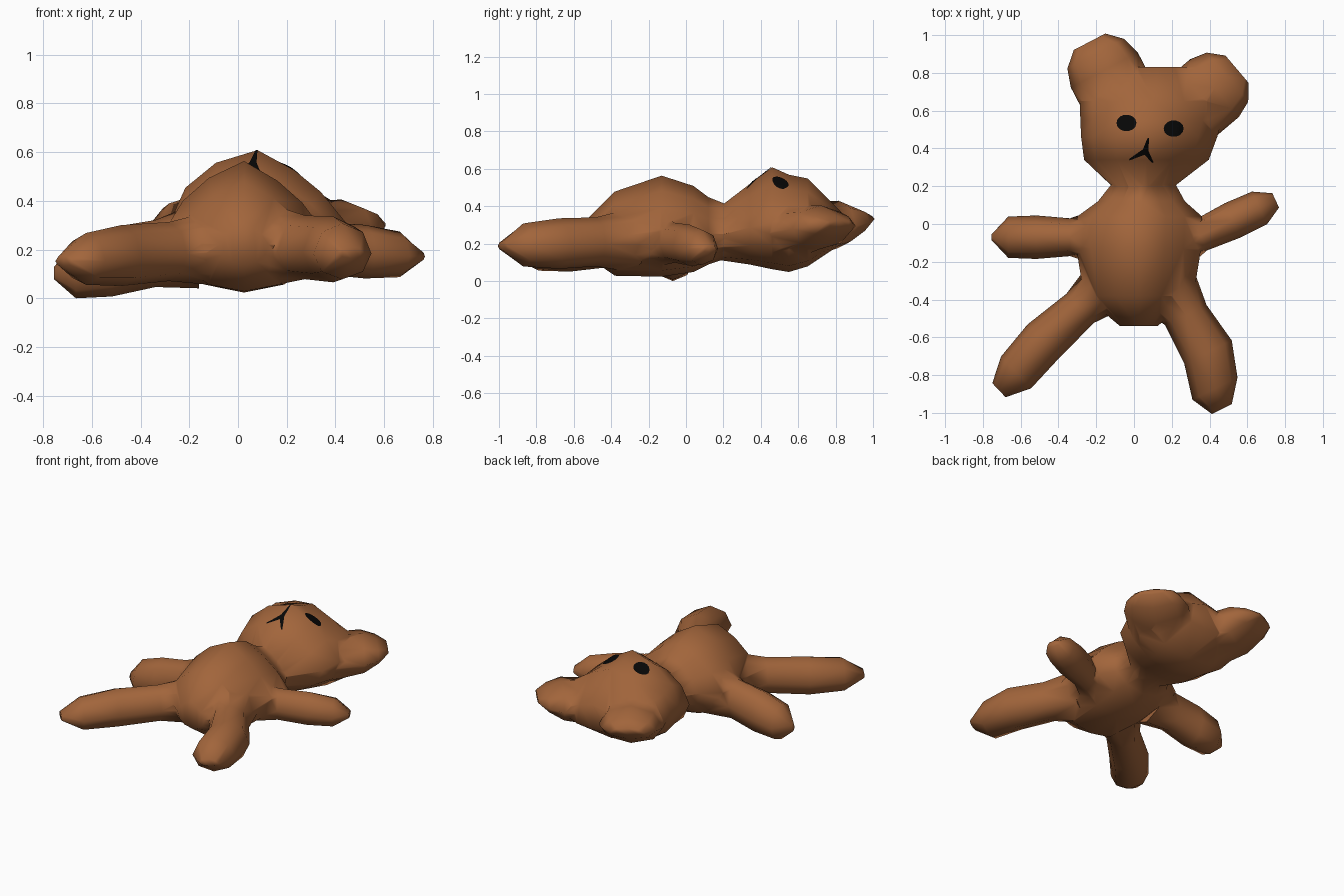
import bpy, bmesh, math
from mathutils import Vector
from mathutils.bvhtree import BVHTree

if "Cube" in bpy.data.objects:
    bpy.data.objects.remove(bpy.data.objects["Cube"])


def material(name, rgb):
    m = bpy.data.materials.new(name)
    m.diffuse_color = (*rgb, 1)
    m.use_nodes = True
    m.node_tree.nodes["Principled BSDF"].inputs["Base Color"].default_value = m.diffuse_color
    return m


BROWN = material("brown_fur", (0.36, 0.13, 0.044))
BLACK = material("black_thread", (0.002, 0.002, 0.002))


def make_object(name, bm, mat):
    me = bpy.data.meshes.new(name)
    bm.to_mesh(me)
    bm.free()
    ob = bpy.data.objects.new(name, me)
    me.materials.append(mat)
    bpy.context.scene.collection.objects.link(ob)
    return ob


def loft(name, sections, d, n=8, left=2.0, right=2.0):
    """Closed loft heading along d; each section is (centre, half width, z low, z high).
    left and right set how round the upper flanks are (1 = straight slope)."""
    bm = bmesh.new()
    rings = []
    for c, w, lo, hi in sections:
        mid = lo + 0.46 * (hi - lo)
        ring = []
        for i in range(n):
            t = 2 * math.pi * i / n
            u, v = math.cos(t), math.sin(t)
            power = 2 if v < 0 else left if u > 0 else right
            k = (abs(u) ** power + abs(v) ** power) ** (-1 / power)
            h = hi - mid if v > 0 else mid - lo
            ring.append(bm.verts.new((c.x - d.y * w * u * k, c.y + d.x * w * u * k, mid + h * v * k)))
        rings.append(ring)
    for p, q in zip(rings, rings[1:]):
        for i in range(n):
            j = (i + 1) % n
            bm.faces.new((p[i], p[j], q[j], q[i]))
    bm.faces.new(rings[0])
    bm.faces.new(rings[-1])
    bmesh.ops.triangulate(bm, faces=bm.faces[:])
    bmesh.ops.recalc_face_normals(bm, faces=bm.faces[:])
    return make_object(name, bm, BROWN)


def trunk(name, left, right, rows):
    """Loft along y from rows of (y, half width, z low, z high); the head leans right."""
    secs = [(Vector((0.025 + 0.12 * max(y, 0), y)), w, lo, hi) for y, w, lo, hi in rows]
    return loft(name, secs, Vector((0, 1)), 12, left, right)


def limb(name, root, tip, width, height, profile, bend=0.0, blunt=1.0):
    """Tapered limb from root to tip; profile rows scale width and height."""
    a, b = Vector(root), Vector(tip)
    d = (b - a).to_2d().normalized()
    secs = []
    for t, kw, kh in profile:
        c = a.lerp(b, t)
        c += Vector((-d.y, d.x, 0)) * bend * math.sin(math.pi * t) ** 2
        kw *= blunt if t == 1 else 1
        secs.append((c, width * kw, c.z - height * kh, c.z + height * kh))
    return loft(name, secs, d)


PAW = [(0, 1.4, 1.25), (0.3, 0.87, 0.97), (0.6, 1, 1), (0.85, 0.95, 0.85), (1, 0.42, 0.18)]
EAR = [(0, 1, 1.2), (0.6, 1, 0.97), (0.83, 0.85, 0.55), (1, 0.47, 0.15)]

# Torso, belly up
body = trunk("bear_body", 1.4, 1.25, [
    (-0.54, 0.10, 0.14, 0.32), (-0.38, 0.29, 0.03, 0.48), (-0.13, 0.33, 0.025, 0.565),
    (0.04, 0.33, 0.05, 0.51), (0.12, 0.23, 0.09, 0.45), (0.27, 0.13, 0.14, 0.39)])

parts = [
    # Head with pointed snout
    trunk("head", 1.7, 1.25, [
        (0.17, 0.13, 0.115, 0.39), (0.34, 0.33, 0.09, 0.52), (0.46, 0.36, 0.065, 0.61),
        (0.55, 0.375, 0.05, 0.57), (0.65, 0.39, 0.08, 0.55), (0.83, 0.22, 0.20, 0.37)]),
    # Ears
    limb("left_ear", (-0.04, 0.59, 0.26), (-0.235, 0.965, 0.335), 0.20, 0.13, EAR),
    limb("right_ear", (0.25, 0.57, 0.26), (0.545, 0.82, 0.31), 0.20, 0.12, EAR),
    # Arms
    limb("left_arm", (-0.16, -0.07, 0.22), (-0.755, -0.07, 0.105), 0.115, 0.142, PAW, 0, 0.3),
    limb("right_arm", (0.18, -0.14, 0.22), (0.75, 0.125, 0.175), 0.10, 0.11, PAW),
    # Legs
    limb("left_leg", (-0.08, -0.28, 0.21), (-0.715, -0.88, 0.155), 0.122, 0.125, PAW, -0.03),
    limb("right_leg", (0.13, -0.30, 0.22), (0.465, -0.98, 0.19), 0.14, 0.135, PAW, 0.075),
]

# Fuse all parts into one sewn skin
for p in parts:
    mod = body.modifiers.new(p.name, "BOOLEAN")
    mod.operation, mod.solver, mod.object = "UNION", "EXACT", p
dg = bpy.context.evaluated_depsgraph_get()
skin = bpy.data.meshes.new_from_object(body.evaluated_get(dg))
body.modifiers.clear()
body.data = skin
for p in parts:
    bpy.data.objects.remove(p)
skin.materials.clear()
skin.materials.append(BROWN)
bm = bmesh.new()
bm.from_mesh(skin)
bmesh.ops.remove_doubles(bm, verts=bm.verts[:], dist=0.002)
bmesh.ops.triangulate(bm, faces=bm.faces[:])
for f in bm.faces:
    f.smooth = True
    f.material_index = 0
# Rest the lowest point on the ground
floor = min(v.co.z for v in bm.verts)
bmesh.ops.translate(bm, verts=bm.verts[:], vec=(0, 0, -floor))
bm.to_mesh(skin)
tree = BVHTree.FromBMesh(bm)
bm.free()
skin.set_sharp_from_angle(angle=math.radians(80))


def on_skin(x, y):
    hit = tree.ray_cast(Vector((x, y, 2)), Vector((0, 0, -1)))[0]
    return (x, y, (hit.z if hit else 0.5) + 0.005)


def eye(name, cx, cy, rx=0.053, ry=0.044, n=14, rings=5):
    """Thin oval patch laid on the face."""
    bm = bmesh.new()
    mid = bm.verts.new(on_skin(cx, cy))
    prev = None
    for r in range(1, rings + 1):
        ring = []
        for i in range(n):
            t, k = 2 * math.pi * i / n, r / rings
            ring.append(bm.verts.new(on_skin(cx + rx * k * math.cos(t), cy + ry * k * math.sin(t))))
        for i in range(n):
            j = (i + 1) % n
            bm.faces.new((prev[i], ring[i], ring[j], prev[j]) if prev else (mid, ring[i], ring[j]))
        prev = ring
    make_object(name, bm, BLACK)


def stitch(name, a, b, wa=0.016, wb=0.004, steps=10):
    """Thin tapered strip laid on the face from a to b."""
    bm = bmesh.new()
    a, b = Vector(a), Vector(b)
    side = Vector((a.y - b.y, b.x - a.x)).normalized()
    prev = None
    for i in range(steps + 1):
        t = i / steps
        c, w = a.lerp(b, t), wa + (wb - wa) * t
        row = [bm.verts.new(on_skin(*(c - side * w * s))) for s in (-1, 0, 1)]
        if prev:
            for k in (0, 1):
                bm.faces.new((prev[k + 1], row[k + 1], row[k], prev[k]))
        prev = row
    bm.normal_update()
    if sum(f.normal.z for f in bm.faces) < 0:
        bmesh.ops.reverse_faces(bm, faces=bm.faces[:])
    make_object(name, bm, BLACK)


# Eyes and stitched mouth
eye("left_eye", -0.04, 0.535)
eye("right_eye", 0.21, 0.505)
lip = (0.06, 0.385)
stitch("mouth_middle", lip, (0.076, 0.455))
stitch("mouth_left", lip, (-0.025, 0.34))
stitch("mouth_right", lip, (0.10, 0.325))
